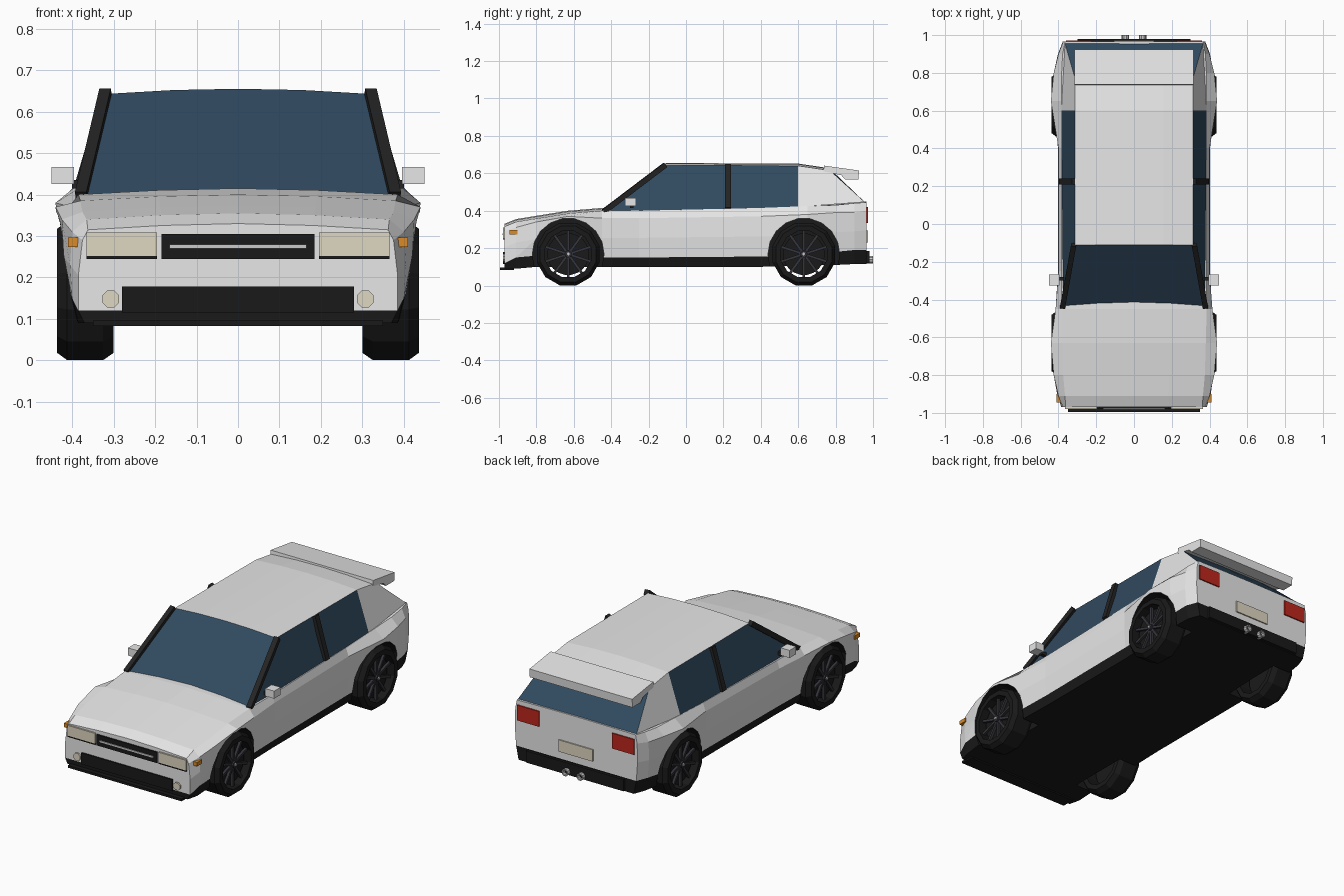
import bpy, bmesh
from math import cos, sin, pi
from mathutils import Vector

if "Cube" in bpy.data.objects:
    bpy.data.objects.remove(bpy.data.objects["Cube"])


def material(name, r, g, b):
    m = bpy.data.materials.new(name)
    m.use_nodes = True
    m.diffuse_color = (r, g, b, 1)
    m.node_tree.nodes["Principled BSDF"].inputs["Base Color"].default_value = (r, g, b, 1)
    return m


WHITE = material("white paint", .8, .8, .8)
BLACK = material("black plastic", .01, .01, .01)
TRIM = material("dark trim", .017, .017, .017)
GLASS = material("tinted glass", .03, .068, .115)
CREAM = material("cream lamp", .74, .68, .54)
RED = material("red lamp", .5, .02, .012)
ORANGE = material("orange lamp", .7, .26, .02)
RIM = material("dark rim", .035, .035, .045)
SILVER = material("silver", .6, .6, .62)


def build(name, verts, faces, mats, rule=None):
    """Make an object; rule lists one material index for each face."""
    mesh = bpy.data.meshes.new(name)
    mesh.from_pydata(verts, [], faces)
    for m in mats:
        mesh.materials.append(m)
    if rule:
        mesh.polygons.foreach_set("material_index", rule)
    bm = bmesh.new()
    bm.from_mesh(mesh)
    bmesh.ops.recalc_face_normals(bm, faces=bm.faces)
    bm.to_mesh(mesh)
    bm.free()
    obj = bpy.data.objects.new(name, mesh)
    bpy.context.collection.objects.link(obj)
    return obj


def box(name, xs, ys, zs, mat):
    verts = [(x, y, z) for x in xs for y in ys for z in zs]
    faces = [(0, 1, 3, 2), (4, 5, 7, 6), (0, 1, 5, 4), (2, 3, 7, 6), (0, 2, 6, 4), (1, 3, 7, 5)]
    return build(name, verts, faces, [mat])


def box_pair(name, xs, ys, zs, mat):
    for side, s in (("left_", 1), ("right_", -1)):
        box(side + name, [s * x for x in xs], ys, zs, mat)


def beam(name, a, b, width, mat):
    """Square bar from a to b."""
    a, b = Vector(a), Vector(b)
    obj = box(name, (-width / 2, width / 2), (-width / 2, width / 2), (0, (b - a).length), mat)
    obj.location = a
    obj.rotation_euler = (b - a).to_track_quat("Z", "Y").to_euler()
    return obj


def lathe(name, profile, center, sides, mat, axis="x", closed=True):
    """Turn a profile of (along, radius) points about an axis through center."""
    verts, faces, n = [], [], len(profile)
    for k in range(sides):
        t = 2 * pi * (k + .5) / sides
        for along, r in profile:
            u, v = r * sin(t), r * cos(t)
            p = (along, u, v) if axis == "x" else (u, along, v)
            verts.append(Vector(center) + Vector(p))
        nxt = (k + 1) % sides
        for i in range(n if closed else n - 1):
            j = (i + 1) % n
            faces.append((k * n + i, k * n + j, nxt * n + j, nxt * n + i))
    if not closed:
        for i in (0, n - 1):
            faces.append([k * n + i for k in range(sides)])
    return build(name, verts, faces, [mat])


# Body shell: y, bottom z, sill z, sill width, flare width, flare z, deck width, deck z
STATIONS = [
    (-.97, .09, .12, .385, .375, .29, .362, .315),
    (-.91, .09, .15, .4, .4, .31, .365, .34),
    (-.8, .1, .16, .405, .425, .34, .375, .358),
    (-.63, .1, .15, .405, .44, .37, .38, .385),
    (-.45, .1, .15, .4, .415, .36, .385, .4),
    (-.25, .1, .15, .395, .4, .36, .385, .4),
    (.4, .1, .155, .395, .4, .37, .385, .415),
    (.65, .11, .155, .405, .44, .38, .385, .425),
    (.8, .11, .18, .405, .425, .39, .383, .43),
    (.9, .115, .19, .395, .4, .39, .378, .44),
    (.965, .115, .19, .37, .375, .4, .365, .445),
]
verts, faces, rule = [], [], []
for y, zb, zs, ws, wf, zf, wd, zd in STATIONS:
    crown = .015 if y < 0 else .004
    half = [(ws - .015, zb), (ws, zs), ((ws + wf) / 2 + .005, (zs + zf) / 2),
            (wf, zf), (wd, zd), (wd / 2, zd + crown * .7)]
    ring = half + [(0, zd + crown)] + [(-x, z) for x, z in reversed(half)]
    verts += [(x, y, z) for x, z in ring]
N, LAST = 13, len(STATIONS) - 1
for s in range(LAST):
    for i in range(N):
        j = (i + 1) % N
        faces.append((s * N + i, s * N + j, s * N + N + j, s * N + N + i))
        rule.append(int(i in (0, 11, 12)))
for base in (0, LAST * N):
    for i in range(6):
        strip = [i, i + 1, 11 - i, 12 - i] if i < 5 else [5, 6, 7]
        faces.append([base + k for k in strip])
        rule.append(int(i == 0))
body = build("body", verts, faces, [WHITE, BLACK], rule)

# Wheel arches cut out of the shell
AXLES = (("front", -.63), ("rear", .63))
SIDES = (("left", 1), ("right", -1))
for end, y in AXLES:
    for side, s in SIDES:
        cutter = lathe("arch_cutter", [(s * .28, .192), (s * .6, .192)], (0, y, .168), 18, BLACK, closed=False)
        cutter.hide_render = True
        mod = body.modifiers.new("arch", "BOOLEAN")
        mod.operation, mod.solver, mod.object = "DIFFERENCE", "EXACT", cutter
        mod.material_mode = "TRANSFER"
        bpy.context.view_layer.objects.active = body
        bpy.ops.object.modifier_apply(modifier=mod.name)
        bpy.data.objects.remove(cutter)

# Wheels: open tyre, rim plate, spokes and hub
for end, y in AXLES:
    for side, s in SIDES:
        tag, c = end + "_" + side + "_", (0, y, .168)
        tyre = [(.3, .127), (.3, .155), (.325, .173), (.412, .173), (.436, .155), (.436, .127)]
        lathe(tag + "tyre", [(s * x, r) for x, r in tyre], c, 12, BLACK)
        lathe(tag + "rim", [(s * .36, .112), (s * .4, .112)], c, 20, BLACK, closed=False)
        lathe(tag + "hub", [(s * .39, .022), (s * .424, .018)], c, 10, RIM, closed=False)
        lathe(tag + "hub_cap", [(s * .42, .009), (s * .43, .008)], c, 8, SILVER, closed=False)
        for k in range(10):
            t = 2 * pi * k / 10
            a, b = [(s * .408, y + r * sin(t), .168 + r * cos(t)) for r in (.015, .128)]
            beam(tag + "spoke", a, b, .014, RIM)

# Cabin: each station holds a lower rail and an upper rail as (y, half width, z)
CABIN = [((-.44, .375, .395), (-.11, .312, .643)),
         ((.6, .385, .42), (.6, .312, .64)),
         ((.955, .365, .447), (.77, .312, .615))]
verts = []
for (yl, wl, zl), (yu, wu, zu) in CABIN:
    verts += [(wl, yl, zl), (wu, yu, zu), (wu / 2, yu, zu + .009), (0, yu, zu + .012),
              (-wu / 2, yu, zu + .009), (-wu, yu, zu), (-wl, yl, zl)]
faces, rule = [], []
for s in range(2):
    for i in range(6):
        faces.append((s * 7 + i, s * 7 + i + 1, s * 7 + i + 8, s * 7 + i + 7))
        rule.append(int(s == 0 and i in (0, 5)))
for base in (0, 14):
    faces.append([base + i for i in range(7)])
    rule.append(1)
build("cabin", verts, faces, [WHITE, GLASS], rule)

# Pillars and mirrors
for side, s in SIDES:
    beam(side + "_front_pillar", (s * .378, -.44, .395), (s * .319, -.11, .645), .028, TRIM)
    beam(side + "_middle_pillar", (s * .381, .225, .412), (s * .313, .225, .642), .032, TRIM)
box_pair("mirror", (.395, .45), (-.325, -.268), (.425, .467), WHITE)
box_pair("mirror_stalk", (.37, .4), (-.3, -.28), (.415, .435), TRIM)

# Roof spoiler
profile = [(.735, .61), (.738, .641), (.925, .615), (.922, .568), (.85, .568), (.83, .59)]
n = len(profile)
verts = [(x, y, z) for x in (-.316, .316) for y, z in profile]
faces = [(i, (i + 1) % n, n + (i + 1) % n, n + i) for i in range(n)]
faces += [list(range(n)), list(range(n, 2 * n))]
build("roof_spoiler", verts, faces, [WHITE])

# Front end
box("grille", (-.185, .185), (-.978, -.96), (.245, .305), BLACK)
box("grille_bar", (-.165, .165), (-.982, -.97), (.27, .279), SILVER)
box("lower_intake", (-.28, .28), (-.978, -.96), (.115, .178), BLACK)
box("front_splitter", (-.35, .35), (-.995, -.92), (.083, .096), BLACK)
box_pair("headlamp", (.195, .365), (-.979, -.95), (.252, .309), CREAM)
box_pair("headlamp_base", (.195, .365), (-.979, -.95), (.245, .252), BLACK)
box_pair("indicator", (.37, .41), (-.945, -.9), (.274, .296), ORANGE)
for side, s in SIDES:
    lathe(side + "_fog_lamp", [(-.979, .022), (-.96, .022)], (s * .307, 0, .148), 8, CREAM, "y", False)

# Rear end
box_pair("tail_lamp", (.225, .36), (.95, .972), (.335, .42), RED)
box("number_plate", (-.105, .105), (.95, .972), (.23, .295), CREAM)
box("rear_bumper", (-.3, .3), (.95, .98), (.12, .185), BLACK)
for side, s in SIDES:
    pipe = [(.95, .02), (1, .02), (1, .014), (.96, .014)]
    lathe(side + "_exhaust", pipe, (s * .046, 0, .138), 10, SILVER, "y")
